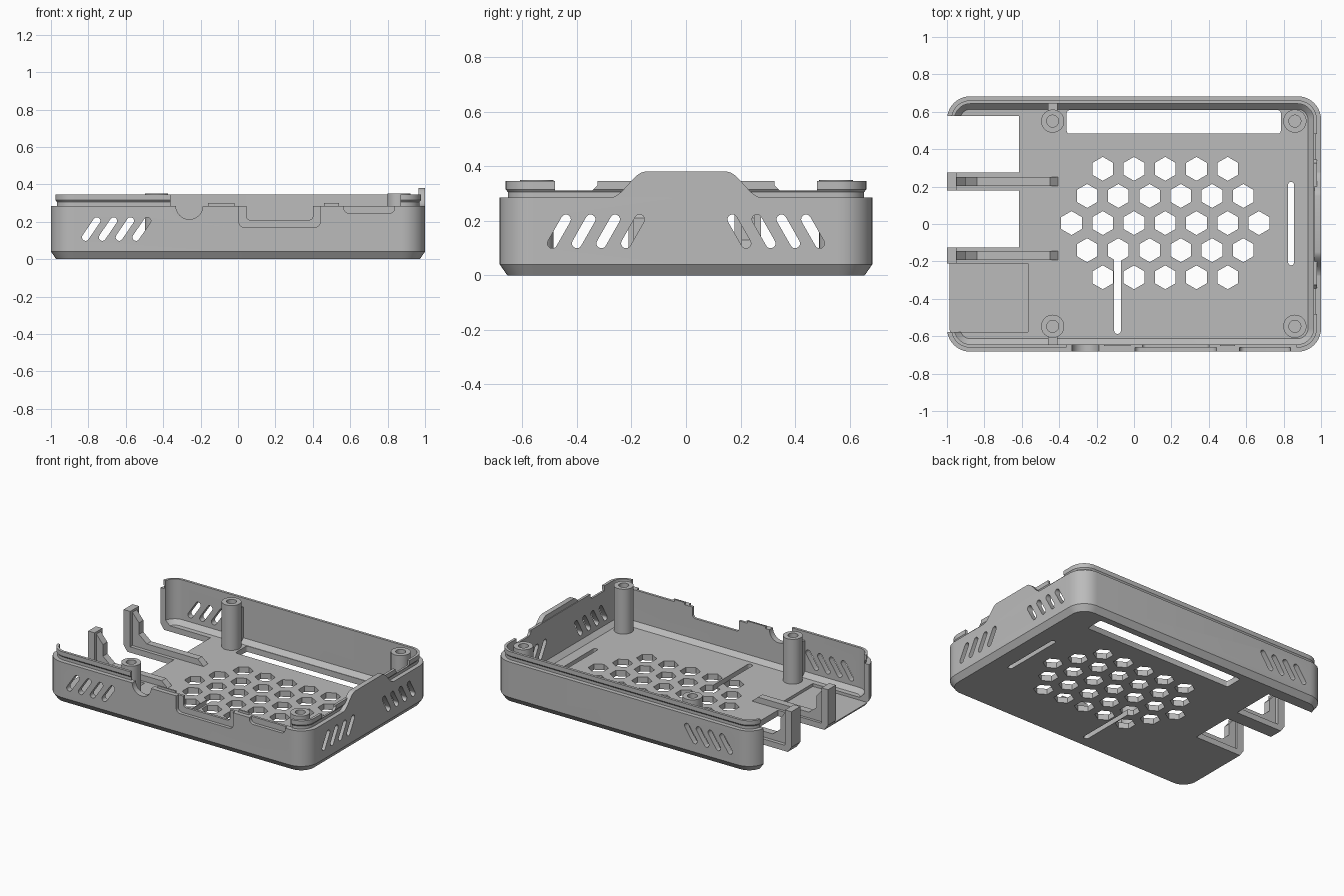
import bpy, bmesh
from math import pi, cos, sin, atan2

if "Cube" in bpy.data.objects:
    bpy.data.objects.remove(bpy.data.objects["Cube"])

grey = bpy.data.materials.new("light_grey_plastic")
grey.use_nodes = True
grey.diffuse_color = (0.5, 0.5, 0.5, 1)
grey.node_tree.nodes["Principled BSDF"].inputs["Base Color"].default_value = (0.5, 0.5, 0.5, 1)


def finish(name, bm):
    bmesh.ops.recalc_face_normals(bm, faces=bm.faces)
    mesh = bpy.data.meshes.new(name)
    bm.to_mesh(mesh)
    bm.free()
    mesh.materials.append(grey)
    ob = bpy.data.objects.new(name, mesh)
    bpy.context.collection.objects.link(ob)
    return ob


def loft(name, rings):
    """Closed solid through rings of 3D points, capped at both ends."""
    bm = bmesh.new()
    loops = [[bm.verts.new(p) for p in ring] for ring in rings]
    n = len(loops[0])
    for a, b in zip(loops, loops[1:]):
        for i in range(n):
            j = (i + 1) % n
            bm.faces.new((a[i], a[j], b[j], b[i]))
    bm.faces.new(loops[0])
    bm.faces.new(loops[-1])
    return finish(name, bm)


def prisms(name, shapes, axis, lo, hi):
    """Extrude 2D outlines along an axis from lo to hi."""
    place = {"x": lambda a, b, t: (t, a, b),
             "y": lambda a, b, t: (a, t, b),
             "z": lambda a, b, t: (a, b, t)}[axis]
    bm = bmesh.new()
    for pts in shapes:
        ends = [[bm.verts.new(place(a, b, t)) for a, b in pts] for t in (lo, hi)]
        bm.faces.new(ends[0])
        bm.faces.new(ends[1])
        for i in range(len(pts)):
            j = (i + 1) % len(pts)
            bm.faces.new((ends[0][i], ends[0][j], ends[1][j], ends[1][i]))
    return finish(name, bm)


def rect(x0, x1, y0, y1):
    return [(x0, y0), (x1, y0), (x1, y1), (x0, y1)]


def round_rect(x0, x1, y0, y1, r, seg=8):
    pts = []
    for k, (cx, cy) in enumerate(rect(x0 + r, x1 - r, y0 + r, y1 - r)):
        for s in range(seg + 1):
            a = pi + k * pi / 2 + s * pi / 2 / seg
            pts.append((cx + r * cos(a), cy + r * sin(a)))
    return pts


def circle(x, y, r, n, turn=0):
    return [(x + r * cos(turn + 2 * pi * i / n), y + r * sin(turn + 2 * pi * i / n)) for i in range(n)]


def slot(a0, b0, a1, b1, r, seg=8):
    base = atan2(b1 - b0, a1 - a0)
    pts = []
    for cx, cy, start in ((a1, b1, base - pi / 2), (a0, b0, base + pi / 2)):
        for s in range(seg + 1):
            a = start + pi * s / seg
            pts.append((cx + r * cos(a), cy + r * sin(a)))
    return pts


def cut(ob, shapes, axis, lo, hi):
    tool = prisms("cutter", shapes, axis, lo, hi)
    tool.hide_render = True
    mod = ob.modifiers.new("cut", "BOOLEAN")
    mod.operation, mod.solver, mod.object = "DIFFERENCE", "EXACT", tool
    bpy.context.view_layer.objects.active = ob
    bpy.ops.object.modifier_apply(modifier=mod.name)
    bpy.data.objects.remove(tool)


def mirror(shape):
    return [(-a, b) for a, b in shape]


# Tray: chamfered bottom, wall, beaded lip, inner wall and floor
steps = [(0.028, 0), (0, 0.04), (0, 0.285), (0.03, 0.285), (0.03, 0.305), (0.022, 0.315),
         (0.022, 0.345), (0.04, 0.345), (0.04, 0.07), (0.07, 0.04)]
tray = loft("case_tray", [[(x, y, z) for x, y in
            round_rect(-1 + i, 1 - i, -0.683 + i, 0.683 - i, 0.125 - i, 10)] for i, z in steps])

# Hexagonal floor vents
hexes = []
for row, count in enumerate((5, 6, 7, 6, 5)):
    for k in range(count):
        hexes.append(circle(0.167 + (k - (count - 1) / 2) * 0.167, 0.005 + (2 - row) * 0.145, 0.064, 6, pi / 2))
cut(tray, hexes, "z", -0.1, 0.1)

# Long floor openings and the two port openings on the right end
cut(tray, [round_rect(-0.36, 0.785, 0.483, 0.609, 0.015, 3),
           slot(0.84, -0.205, 0.84, 0.21, 0.016),
           slot(-0.088, -0.57, -0.088, -0.16, 0.018)], "z", -0.1, 0.1)
cut(tray, [rect(-1.2, -0.615, 0.275, 0.577), rect(-1.2, -0.615, -0.125, 0.178)], "z", -0.1, 0.5)
cut(tray, [rect(-1.2, -0.9, -0.577, 0.577)], "z", 0.04, 0.5)
cut(tray, [rect(-1.2, -0.567, -0.577, -0.21)], "z", 0.02, 0.1)

# Slanted side vents
cut(tray, [slot(-0.815 + k * 0.09, 0.117, -0.755 + k * 0.09, 0.205, 0.019) for k in range(4)], "y", -0.9, 0.9)
slants = [slot(-0.49 + k * 0.09, 0.117, -0.44 + k * 0.09, 0.205, 0.018) for k in range(4)]
cut(tray, slants + [mirror(s) for s in slants], "x", 0.9, 1.1)

# Lip gaps on the front and the left end
cut(tray, [[(-0.36, 0.285), (-0.16, 0.285), (-0.16, 0.3), (-0.02, 0.3), (-0.02, 0.285), (0.46, 0.285),
            (0.46, 0.3), (0.54, 0.3), (0.54, 0.285), (0.87, 0.285), (0.87, 0.4), (-0.36, 0.4)]], "y", -0.8, -0.6)
gap = [(0.325, 0.4), (0.325, 0.33), (0.345, 0.31), (0.48, 0.31), (0.48, 0.4)]
cut(tray, [gap, mirror(gap)], "x", 0.9, 1.1)

# Connector notches in the front wall
cut(tray, [circle(-0.26, 0.285, 0.072, 32), round_rect(0.045, 0.4, 0.21, 0.5, 0.02)], "y", -0.8, -0.6)
cut(tray, [round_rect(0.005, 0.44, 0.17, 0.5, 0.03), round_rect(0.565, 0.838, 0.245, 0.5, 0.03)],
    "y", -0.8, -0.66)

# Raised grip tab on the left end, with S-curved shoulders
half = []
for s in range(9):
    t = s / 8
    half.append((0.275 - 0.125 * t, 0.285 + 0.095 * t * t * (3 - 2 * t)))
parts = [tray, prisms("grip_tab", [half + mirror(half)[::-1]], "x", 0.965, 1.0)]

# Screw posts with blind holes, the right pair braced to the wall
for side, y in (("front", -0.547), ("back", 0.55)):
    for end, x in (("right", -0.435), ("left", 0.86)):
        prof = ((0.062, 0.03), (0.062, 0.35), (0.032, 0.35), (0.032, 0.2))
        parts.append(loft(f"{side}_{end}_screw_post",
                          [[(px, py, z) for px, py in circle(x, y, r, 32)] for r, z in prof]))
    outer = 0.65 if y > 0 else -0.65
    parts.append(prisms(f"{side}_post_brace", [rect(-0.46, -0.41, *sorted((outer, y * 1.08)))], "z", 0.03, 0.284))

# Port dividers: end plate with a stepped rib running along the floor
for name, y in (("back", 0.2265), ("front", -0.1675)):
    w = 0.0485 if y > 0 else 0.0425
    parts.append(prisms(f"{name}_divider_plate", [rect(-1, -0.95, 0.04, 0.285)], "y", y - w, y + w))
    rib = [(-0.96, 0.03), (-0.96, 0.27), (-0.95, 0.27), (-0.9, 0.21), (-0.9, 0.13),
           (-0.84, 0.08), (-0.45, 0.08), (-0.395, 0.03)]
    parts.append(prisms(f"{name}_divider_rib", [rib], "y", y - 0.024, y + 0.024))

# Smooth the round parts, keep the edges crisp
bpy.ops.object.select_all(action="DESELECT")
for ob in parts:
    ob.select_set(True)
bpy.context.view_layer.objects.active = tray
bpy.ops.object.shade_smooth_by_angle(angle=0.5)
